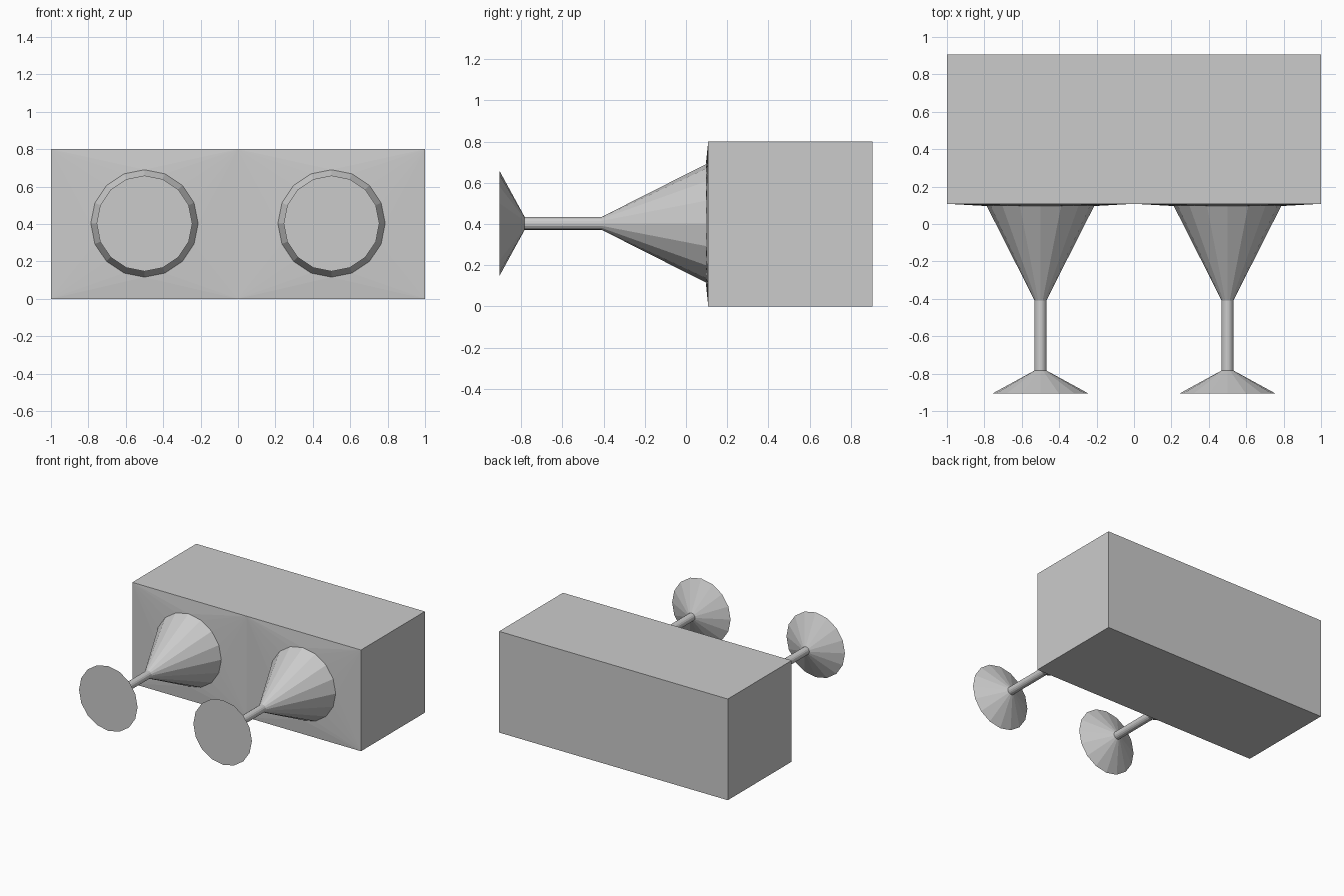
import bpy, math

if "Cube" in bpy.data.objects:
    bpy.data.objects.remove(bpy.data.objects["Cube"])

SIDES, CZ = 16, 0.403
Y_FRONT, Y_RING, Y_BACK, H = 0.108, 0.096, 0.906, 0.8
# stem profile: (y, radius) from the box outwards to the flared foot
PROFILE = [(Y_RING, 0.287), (-0.41, 0.031), (-0.783, 0.031), (-0.906, 0.256)]


def ring(cx, y, r):
    return [(cx + r * math.cos(2 * math.pi * i / SIDES), y,
             CZ + r * math.sin(2 * math.pi * i / SIDES)) for i in range(SIDES)]


def make(name, verts, faces):
    me = bpy.data.meshes.new(name)
    me.from_pydata(verts, [], faces)
    me.update()
    ob = bpy.data.objects.new(name, me)
    bpy.context.collection.objects.link(ob)
    return ob


# box body: front outline (with middle points), then back corners
verts = [(x, Y_FRONT, z) for z in (0, H) for x in (-1, 0, 1)]
verts += [(x, Y_BACK, z) for z in (0, H) for x in (-1, 1)]
faces = [(7, 6, 8, 9), (0, 6, 7, 2, 1), (3, 4, 5, 9, 8),
         (0, 3, 8, 6), (2, 7, 9, 5)]

# front panels: each half is stretched from its corners to a round opening
for cx, corners in ((-0.5, (4, 3, 0, 1)), (0.5, (5, 4, 1, 2))):
    base = len(verts)
    verts += ring(cx, Y_RING, PROFILE[0][1])
    q = SIDES // 4
    for k, c in enumerate(corners):
        for i in range(k * q, k * q + q):
            faces.append((c, base + (i + 1) % SIDES, base + i))
        faces.append((c, corners[(k + 1) % 4], base + (k + 1) * q % SIDES))
# keep front triangles facing -y
fixed = []
for f in faces:
    if len(f) == 3:
        a, b, c = (verts[i] for i in f)
        if (b[0] - a[0]) * (c[2] - a[2]) - (b[2] - a[2]) * (c[0] - a[0]) < 0:
            f = f[::-1]
    fixed.append(f)
make("box_body", verts, fixed)

# two cones with thin stem and flared foot
for name, cx in (("left_stem", -0.5), ("right_stem", 0.5)):
    v, f = [], []
    for y, r in PROFILE:
        v += ring(cx, y, r)
    for s in range(len(PROFILE) - 1):
        for i in range(SIDES):
            j = (i + 1) % SIDES
            a, b = s * SIDES, (s + 1) * SIDES
            f.append((a + i, a + j, b + j, b + i))
    last = (len(PROFILE) - 1) * SIDES
    f.append(tuple(range(last, last + SIDES)))
    make(name, v, f)
